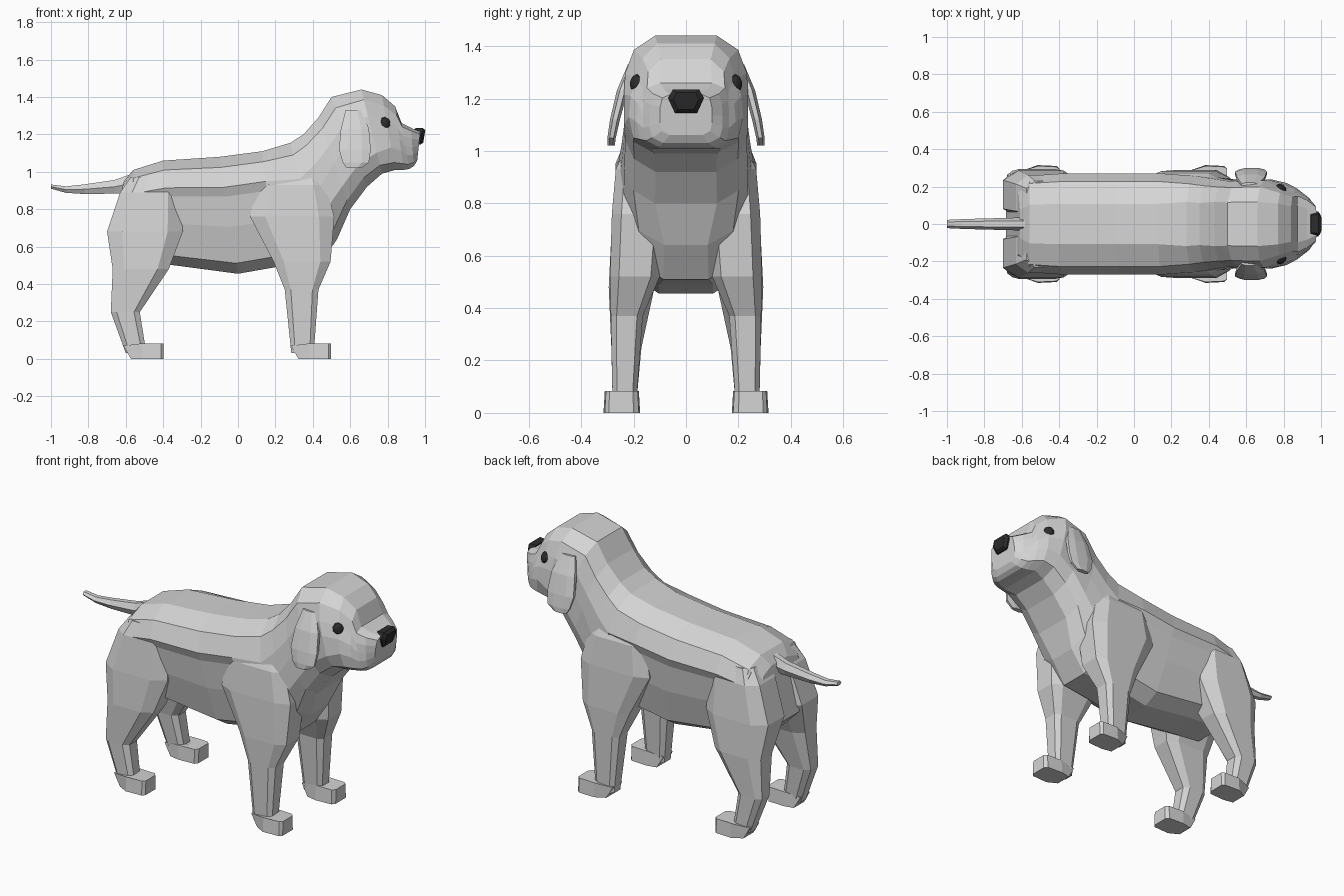
import bpy, bmesh, math
from mathutils import Vector

if "Cube" in bpy.data.objects:
    bpy.data.objects.remove(bpy.data.objects["Cube"])


def material(name, v):
    m = bpy.data.materials.new(name)
    m.diffuse_color = (v, v, v, 1)
    m.use_nodes = True
    m.node_tree.nodes["Principled BSDF"].inputs["Base Color"].default_value = m.diffuse_color
    return m


FUR = material("light grey fur", 0.66)
DARK = material("near black", 0.025)


def loft(name, rings, mat):
    """Skin a list of equal-length point rings and cap both ends."""
    bm = bmesh.new()
    rows = [[bm.verts.new(p) for p in ring] for ring in rings]
    n = len(rows[0])
    for a, b in zip(rows, rows[1:]):
        for i in range(n):
            j = (i + 1) % n
            bm.faces.new((a[i], a[j], b[j], b[i]))
    bm.faces.new(rows[0])
    bm.faces.new(rows[-1])
    bmesh.ops.recalc_face_normals(bm, faces=bm.faces)
    me = bpy.data.meshes.new(name)
    bm.to_mesh(me)
    bm.free()
    me.materials.append(mat)
    ob = bpy.data.objects.new(name, me)
    bpy.context.collection.objects.link(ob)
    return ob


def spine_ring(xt, zt, xb, zb, w, prof):
    """Cross-section hung between a top and a bottom point of the side outline."""
    half = [(xb + (xt - xb) * u, v * w, zb + (zt - zb) * u) for u, v in prof]
    return half + [(x, -y, z) for x, y, z in reversed(half)]


def flat_ring(z, x0, x1, y0, y1, side, c=0.2):
    """Horizontal rectangle with cut corners."""
    dx, dy = (x1 - x0) * c, (y1 - y0) * c
    pts = [(x0 + dx, y0), (x1 - dx, y0), (x1, y0 + dy), (x1, y1 - dy),
           (x1 - dx, y1), (x0 + dx, y1), (x0, y1 - dy), (x0, y0 + dy)]
    return [(x, side * y, z) for x, y in pts]


# Body, neck and head in one skin
TORSO = [(0, .38), (.09, .70), (.4, .86), (.66, .93), (.74, 1), (.91, .84), (1, .4)]
NECK = [(0, .33), (.1, .72), (.3, .95), (.5, 1), (.7, .98), (.9, .82), (1, .45)]
HEAD = [(0, .5), (.1, .85), (.25, 1), (.5, 1), (.68, .98), (.88, .84), (1, .5)]
MUZZLE = [(0, .62), (.1, .92), (.3, 1), (.5, .97), (.66, .86), (.86, .76), (1, .5)]
SNOUT = [(0, .62), (.1, .92), (.3, 1), (.5, 1), (.72, .98), (.92, .9), (1, .6)]
body = [
    (TORSO, [(-.61, .95, -.685, .64, .19), (-.56, 1.01, -.56, .52, .258),
             (-.40, 1.06, -.34, .50, .27), (-.10, 1.08, 0, .455, .27),
             (.13, 1.11, .20, .49, .27)]),
    (NECK, [(.28, 1.155, .44, .51, .262), (.35, 1.20, .53, .64, .25)]),
    (HEAD, [(.43, 1.29, .60, .80, .236), (.50, 1.40, .69, .92, .232),
            (.66, 1.44, .77, .99, .237)]),
    (MUZZLE, [(.77, 1.41, .84, 1.01, .218), (.84, 1.35, .885, 1.01, .19)]),
    (SNOUT, [(.875, 1.26, .915, 1.015, .165), (.925, 1.235, .94, 1.03, .14),
             (.975, 1.215, .958, 1.06, .10)]),
]
dog = loft("body_and_head", [spine_ring(*r, prof) for prof, rs in body for r in rs], FUR)

# Limb sections: z, x range, y range
FRONT = [(1.0, .17, .44, .08, .235), (.93, .10, .47, .08, .268), (.76, .065, .515, .08, .283),
         (.52, .19, .495, .10, .29), (.37, .25, .43, .165, .287),
         (.03, .285, .405, .19, .28)]
HIND = [(.97, -.575, -.35, .03, .23), (.89, -.63, -.31, .02, .262),
        (.68, -.70, -.295, .03, .285), (.48, -.67, -.37, .12, .295),
        (.25, -.68, -.525, .17, .285), (.03, -.60, -.49, .19, .28)]
EAR = [(1.33, .575, .66, .195, .222), (1.23, .55, .70, .222, .264),
       (1.12, .54, .71, .252, .290), (1.05, .56, .70, .268, .30),
       (1.02, .58, .66, .272, .30)]

limbs = []
for side, tag in ((1, "left"), (-1, "right")):
    for name, rings, cut in (("front_leg", FRONT, .18), ("hind_leg", HIND, .2)):
        limbs.append(loft(f"{tag}_{name}", [flat_ring(*r, side, cut) for r in rings], FUR))
    loft(f"{tag}_ear", [flat_ring(*r, side, .27) for r in EAR], FUR)

    # Paws: narrow slanted heel, widening to a blunt toe
    for name, x in (("front_paw", .283), ("hind_paw", -.613)):
        plan = [(0, .187), (.10, .175), (.20, .18), (.215, .20),
                (.215, .295), (.20, .31), (.10, .315), (0, .283)]
        sole = [(x + max(px, .04), side * y, 0) for px, y in plan]
        top = [(x + px, side * (.245 + (y - .245) * .93), .083 if px > .05 else .07) for px, y in plan]
        limbs.append(loft(f"{tag}_{name}", [sole, top], FUR))

    # Eyes: flattened balls angled outward and forward
    bpy.ops.mesh.primitive_uv_sphere_add(segments=10, ring_count=6, radius=1)
    eye = bpy.context.object
    eye.name = f"{tag}_eye"
    eye.scale = (.033, .037, .026)
    eye.location = (.785, side * .186, 1.257)
    eye.rotation_euler = Vector((.6, side * .75, .1)).to_track_quat('Z', 'Y').to_euler()
    eye.data.materials.append(DARK)

# Nose: shield-shaped plug on the muzzle tip
SHIELD = [(-.05, .045), (.05, .045), (.068, .012), (.042, -.045), (-.042, -.045), (-.068, .012)]
loft("nose", [[(x + z * .12, y * s, 1.19 + z * s) for y, z in SHIELD]
              for x, s in ((.94, .95), (.982, 1), (.996, .72))], DARK)

# Tail: tapered six-sided sweep
TAIL = [(-.54, .945, .036, .062), (-.66, .920, .033, .042), (-.82, .907, .029, .030),
        (-.92, .905, .026, .02), (-1.0, .921, .022, .013)]
limbs.append(loft("tail", [[(x, ry * math.cos(math.radians(60 * k)),
                             z + rz * math.sin(math.radians(60 * k)))
                            for k in range(6)] for x, z, ry, rz in TAIL], FUR))

# Weld legs, paws and tail into the body as one continuous skin
for limb in limbs:
    mod = dog.modifiers.new(limb.name, 'BOOLEAN')
    mod.operation, mod.solver, mod.object = 'UNION', 'EXACT', limb
bpy.context.view_layer.update()
welded = bpy.data.meshes.new_from_object(dog.evaluated_get(bpy.context.evaluated_depsgraph_get()))
dog.modifiers.clear()
dog.data = welded
dog.name = "body_head_legs_and_tail"
for limb in limbs:
    bpy.data.objects.remove(limb)
